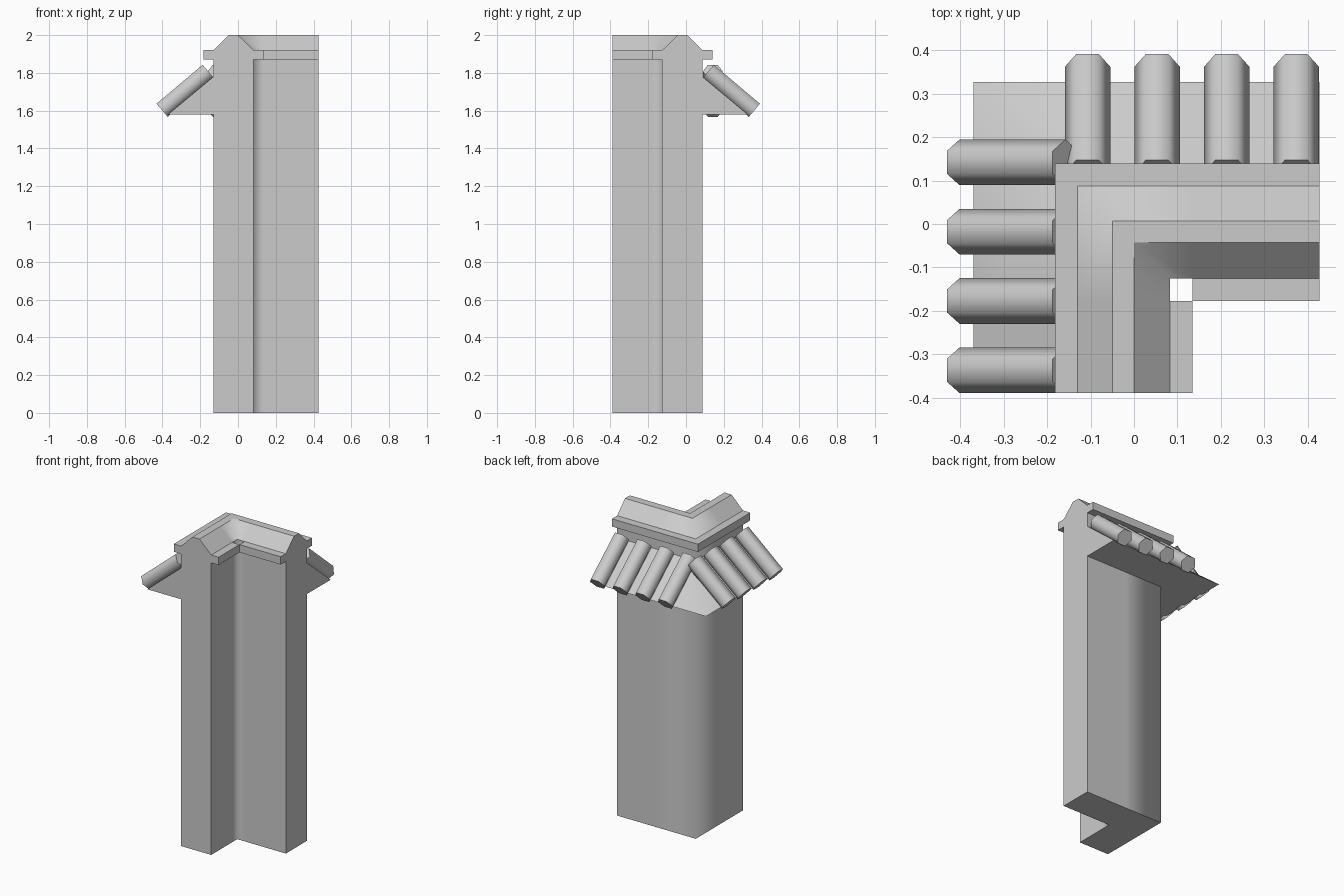
import bpy, bmesh, math
from mathutils import Vector

if "Cube" in bpy.data.objects:
    bpy.data.objects.remove(bpy.data.objects["Cube"])

END_X, END_Y, SHIFT = 0.427, -0.39, -0.043   # arm ends, and y = SHIFT - u on the back arm


def finish(name, bm):
    bmesh.ops.recalc_face_normals(bm, faces=bm.faces[:])
    me = bpy.data.meshes.new(name)
    bm.to_mesh(me)
    bm.free()
    ob = bpy.data.objects.new(name, me)
    bpy.context.collection.objects.link(ob)
    return ob


def loft(name, rings, soft_rings=(), sharp_rails=True, smooth=True):
    """Skin closed rings; edges on soft_rings stay smooth across them."""
    bm = bmesh.new()
    rows = [[bm.verts.new(p) for p in ring] for ring in rings]
    n = len(rows[0])
    for a, b in zip(rows, rows[1:]):
        for i in range(n):
            f = bm.faces.new((a[i], a[(i + 1) % n], b[(i + 1) % n], b[i]))
            f.smooth = smooth
    bm.faces.new(rows[0])
    bm.faces.new(rows[-1])
    for k, row in enumerate(rows):
        for i in range(n):
            if k not in soft_rings:
                bm.edges.get((row[i], row[(i + 1) % n])).smooth = False
            if sharp_rails and k + 1 < len(rows):
                bm.edges.get((row[i], rows[k + 1][i])).smooth = False
    return finish(name, bm)


def l_sweep(name, profile, smooth=True):
    """Sweep a (u, z) profile round the mitred L-shaped corner."""
    left = lambda y: [(u, y, z) for u, z in profile]
    back = lambda x: [(x, SHIFT - u, z) for u, z in profile]
    corner = [(u, SHIFT - u, z) for u, z in profile]
    if smooth:
        rings, soft = [left(END_Y), left(-0.178), corner, back(0.135), back(END_X)], (1, 2, 3)
    else:
        rings, soft = [left(END_Y), corner, back(END_X)], ()
    return loft(name, rings, soft, smooth=smooth)


# Wall with bevelled ridge
l_sweep("corner_wall", [(-0.13, 0), (-0.13, 1.92), (-0.05, 2.0),
                        (0.0, 2.0), (0.083, 1.92), (0.083, 0)])

# Outer ledge
l_sweep("outer_ledge", [(-0.182, 1.87), (-0.182, 1.92), (-0.13, 1.92), (-0.13, 1.87)], False)

# Inner ledges, leaving the corner square open
ledge = [(0.083, 1.87), (0.083, 1.92), (0.135, 1.92), (0.135, 1.87)]
loft("inner_ledge_left", [[(u, y, z) for u, z in ledge] for y in (END_Y, -0.178)], smooth=False)
loft("inner_ledge_back", [[(x, SHIFT - u, z) for u, z in ledge] for x in (0.135, END_X)], smooth=False)

# Sloping roof wedge
l_sweep("roof_slope", [(-0.13, 1.58), (-0.37, 1.58), (-0.13, 1.78)])


# Six-sided roof tiles
def tile(name, low, high, side, r=0.0525):
    low, high, side = Vector(low), Vector(high), Vector(side)
    up = side.cross((high - low).normalized())
    ring = [r * (math.cos(a) * side + math.sin(a) * up)
            for a in (i * math.pi / 3 for i in range(6))]
    loft(name, [[c + p for p in ring] for c in (low, high)], sharp_rails=False)


for i in range(4):
    y = 0.142 - 0.1597 * i
    tile(f"left_tile_{i + 1}", (-0.402, y, 1.602), (-0.158, y, 1.808), (0, 1, 0))
    x = -0.107 + 0.1603 * i
    tile(f"back_tile_{i + 1}", (x, 0.362, 1.602), (x, 0.118, 1.808), (1, 0, 0))
